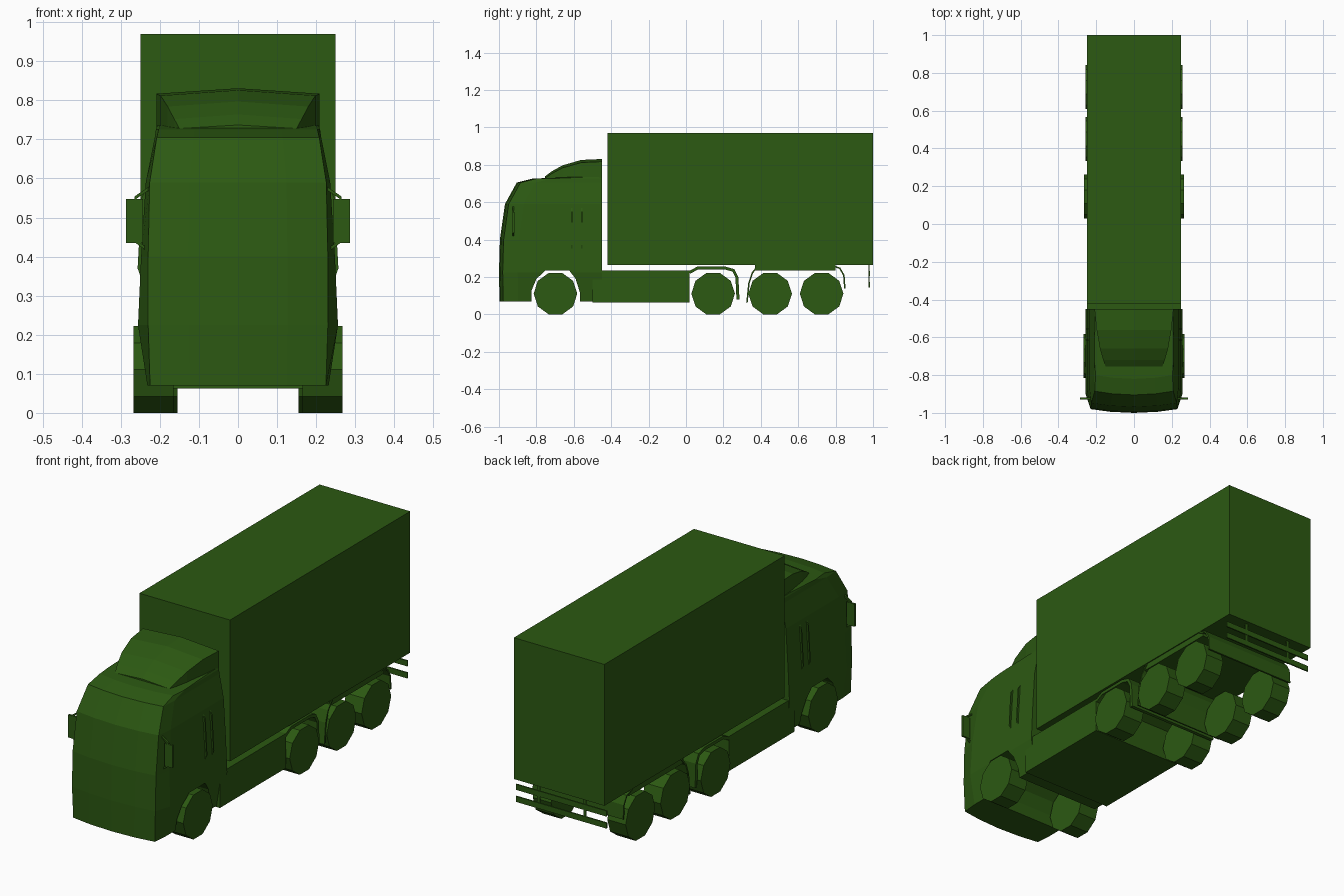
import bpy, bmesh, math
from mathutils import Vector

if "Cube" in bpy.data.objects:
    bpy.data.objects.remove(bpy.data.objects["Cube"])

green = bpy.data.materials.new("dark_green")
green.diffuse_color = (0.025, 0.10, 0.006, 1)
green.use_nodes = True
green.node_tree.nodes["Principled BSDF"].inputs["Base Color"].default_value = green.diffuse_color


def finish(name, bm):
    bmesh.ops.recalc_face_normals(bm, faces=bm.faces)
    me = bpy.data.meshes.new(name)
    bm.to_mesh(me)
    bm.free()
    me.materials.append(green)
    ob = bpy.data.objects.new(name, me)
    bpy.context.collection.objects.link(ob)
    return ob


def loft(name, rings):
    """Skin closed rings of equal length and cap both ends."""
    bm = bmesh.new()
    vs = [[bm.verts.new(p) for p in r] for r in rings]
    n = len(vs[0])
    for a, b in zip(vs, vs[1:]):
        for i in range(n):
            j = (i + 1) % n
            bm.faces.new((a[i], a[j], b[j], b[i]))
    bm.faces.new(vs[0])
    bm.faces.new(vs[-1])
    return finish(name, bm)


def prism(name, profile, x0, x1):
    """Extrude a (y, z) side profile along x."""
    return loft(name, [[(x, y, z) for y, z in profile] for x in (x0, x1)])


def box(name, x0, x1, y0, y1, z0, z1):
    return prism(name, [(y0, z0), (y1, z0), (y1, z1), (y0, z1)], x0, x1)


def sheet(name, path, hw, t=0.008):
    """Bent full-width sheet following a (y, z) path."""
    pts = [Vector(p) for p in path]
    inner = []
    for i, p in enumerate(pts):
        d = (pts[min(i + 1, len(pts) - 1)] - pts[max(i - 1, 0)]).normalized()
        inner.append(p + Vector((d.y, -d.x)) * t)
    bm = bmesh.new()
    grid = [[[bm.verts.new((x, p.x, p.y)) for p in row] for row in (pts, inner)]
            for x in (-hw, hw)]
    (a, b), (c, d) = grid
    for i in range(len(pts) - 1):
        for u, v in ((a, b), (b, d), (d, c), (c, a)):
            bm.faces.new((u[i], u[i + 1], v[i + 1], v[i]))
    for k in (0, -1):
        bm.faces.new((a[k], b[k], d[k], c[k]))
    return finish(name, bm)


# Cab: plan outlines stacked upwards (z, front y, half width front, half width side)
levels = [(0.07, -0.997, 0.225, 0.232), (0.225, -1.0, 0.23, 0.256),
          (0.40, -0.995, 0.23, 0.248), (0.59, -0.968, 0.226, 0.236),
          (0.705, -0.905, 0.208, 0.213), (0.726, -0.82, 0.203, 0.210),
          (0.735, -0.62, 0.200, 0.207)]
rings = []
for z, yf, hf, hs in levels:
    half = [(hf * 0.55, yf + 0.006), (hf, yf + 0.02), (hs, yf + 0.10), (hs, -0.45)]
    rings.append([(0, yf, z)] + [(x, y, z) for x, y in half]
                 + [(-x, y, z) for x, y in reversed(half)])
cab = loft("cab", rings)

# Front wheel arch cut through the cab
cutter = prism("arch_cutter", [(-0.825, -0.05), (-0.825, 0.13), (-0.80, 0.19), (-0.75, 0.236),
                               (-0.625, 0.236), (-0.59, 0.19), (-0.568, 0.12), (-0.56, -0.05)],
               -0.4, 0.4)
cutter.hide_render = True
mod = cab.modifiers.new("arch", "BOOLEAN")
mod.object = cutter
mod.solver = "EXACT"
bpy.context.view_layer.objects.active = cab
bpy.ops.object.modifier_apply(modifier="arch")
bpy.data.objects.remove(cutter)

# Roof air deflector: sections running back (y, half width, side z, centre z)
sections = [(-0.755, 0.150, 0.728, 0.737), (-0.72, 0.163, 0.752, 0.764),
            (-0.66, 0.180, 0.784, 0.797), (-0.56, 0.198, 0.812, 0.826),
            (-0.45, 0.209, 0.817, 0.831)]
loft("roof_deflector", [[(-w, y, 0.71), (-w, y, zs), (0, y, zc), (w, y, zs), (w, y, 0.71)]
                        for y, w, zs, zc in sections])

# Chassis with side skirts, cargo box and trailer deck
box("chassis_skirt", -0.25, 0.25, -0.50, 0.02, 0.063, 0.236)
box("cargo_box", -0.25, 0.25, -0.42, 1.0, 0.265, 0.97)
box("trailer_deck", -0.245, 0.245, 0.37, 0.80, 0.236, 0.266)

# Mudguards
sheet("drive_mudguard", [(0.015, 0.232), (0.06, 0.255), (0.21, 0.256), (0.258, 0.242),
                         (0.28, 0.20), (0.286, 0.08)], 0.25, 0.016)
sheet("trailer_front_mudguard", [(0.322, 0.065), (0.333, 0.17), (0.352, 0.225), (0.385, 0.266)], 0.25)
sheet("trailer_rear_mudguard", [(0.78, 0.266), (0.825, 0.25), (0.848, 0.21), (0.853, 0.14)], 0.25)


# Ten-sided wheels (y, inner x, outer x)
def wheel(name, y, x0, x1):
    r = 0.1165
    ring = [(y + r * math.cos(i * math.tau / 10), 0.111 + r * math.sin(i * math.tau / 10))
            for i in range(10)]
    prism(name, ring, x0, x1)


for label, y, x0, x1 in (("front", -0.698, 0.165, 0.268), ("drive", 0.145, 0.155, 0.265),
                         ("trailer_1", 0.45, 0.155, 0.256), ("trailer_2", 0.725, 0.155, 0.256)):
    for side, s in (("right", 1), ("left", -1)):
        wheel(f"{label}_wheel_{side}", y, s * x0, s * x1)

for side, s in (("right", 1), ("left", -1)):
    # Mirrors with slanted brackets
    box(f"mirror_{side}", s * 0.243, s * 0.287, -0.928, -0.918, 0.435, 0.548)
    for label, za, zb in (("upper", 0.572, 0.545), ("lower", 0.408, 0.437)):
        loft(f"mirror_{label}_bracket_{side}",
             [[(s * x, -0.928, z), (s * x, -0.919, z), (s * x, -0.919, z + 0.009),
               (s * x, -0.928, z + 0.009)] for x, z in ((0.225, za), (0.265, zb))])
    # Vertical grab rails behind the doors
    for k, y in enumerate((-0.612, -0.558)):
        loft(f"grab_rail_{side}_{k}",
             [[(s * x, yy, z) for x, yy in ((w - 0.02, y - 0.004), (w, y - 0.004),
                                            (w, y + 0.004), (w - 0.02, y + 0.004))]
              for z, w in ((0.345, 0.248), (0.37, 0.257), (0.55, 0.247), (0.575, 0.234))])
    # Hangers for the rear underrun bars
    box(f"bar_hanger_{side}", s * 0.12, s * 0.135, 0.975, 0.981, 0.145, 0.27)

# Rear underrun bars
for k, z in enumerate((0.145, 0.205)):
    box(f"rear_bar_{k}", -0.25, 0.25, 0.977, 0.984, z, z + 0.028)
